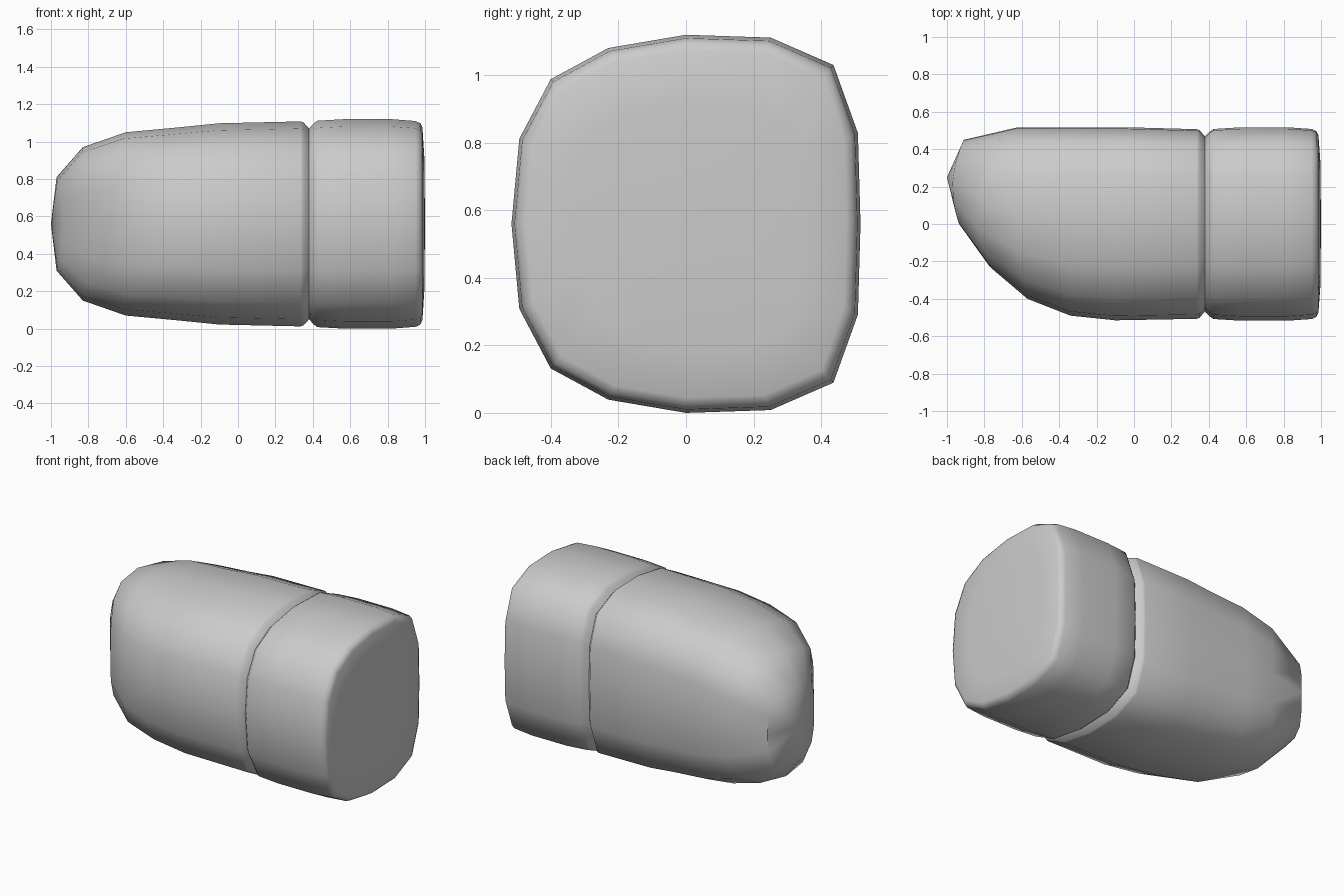
import bpy, bmesh

if "Cube" in bpy.data.objects:
    bpy.data.objects.remove(bpy.data.objects["Cube"])

ZC = 0.56
# upper half of the 16-sided cross-section (y, z), normalised to -1..1
half = [(-1, 0), (-.955, .45), (-.775, .765), (-.445, .93), (0, 1),
        (.485, .985), (.845, .84), (.985, .48), (1, 0)]
section = half + [(y, -z) for y, z in half[-2:0:-1]]

# rings: y min, y max, half height, x at y min, x in the middle, x at y max
nose = [
    (0.00, .450, .25, -.935, -.97, -.91),
    (-.23, .515, .41, -.77, -.83, -.63),
    (-.40, .517, .49, -.57, -.60, -.42),
    (-.49, .517, .515, -.34, -.33, -.20),
    (-.515, .517, .538, -.10, -.10, -.03),
]
# straight rings: x, half width, half height
barrel = [(.335, .507, .548), (.35, .502, .543), (.38, .468, .51),
          (.405, .495, .538), (.425, .508, .552), (.57, .517, .56),
          (.82, .517, .56), (.95, .508, .55), (.975, .497, .538),
          (.986, .475, .515), (.996, .34, .36)]
rings = nose + [(-w, w, h, x, x, x) for x, w, h in barrel]

bm = bmesh.new()
loops = []
for y0, y1, h, xa, xm, xb in rings:
    loop = []
    for t, s in section:
        x = xm + (xb - xa) / 2 * t + ((xa + xb) / 2 - xm) * t * t
        loop.append(bm.verts.new((x, (y0 + y1) / 2 + (y1 - y0) / 2 * t, ZC + h * s)))
    loops.append(loop)

n = len(section)
for a, b in zip(loops, loops[1:]):
    for i in range(n):
        j = (i + 1) % n
        bm.faces.new((a[i], a[j], b[j], b[i]))

# nose tip and flat rear end
tip = bm.verts.new((-1, .25, ZC))
end = bm.verts.new((1, 0, ZC))
for i in range(n):
    j = (i + 1) % n
    bm.faces.new((tip, loops[0][j], loops[0][i]))
    bm.faces.new((end, loops[-1][i], loops[-1][j]))
bmesh.ops.recalc_face_normals(bm, faces=bm.faces[:])

mesh = bpy.data.meshes.new("rounded_body")
bm.to_mesh(mesh)
bm.free()
body = bpy.data.objects.new("rounded_body", mesh)
bpy.context.collection.objects.link(body)
bpy.context.view_layer.objects.active = body
body.select_set(True)
bpy.ops.object.shade_smooth_by_angle(angle=0.9)
